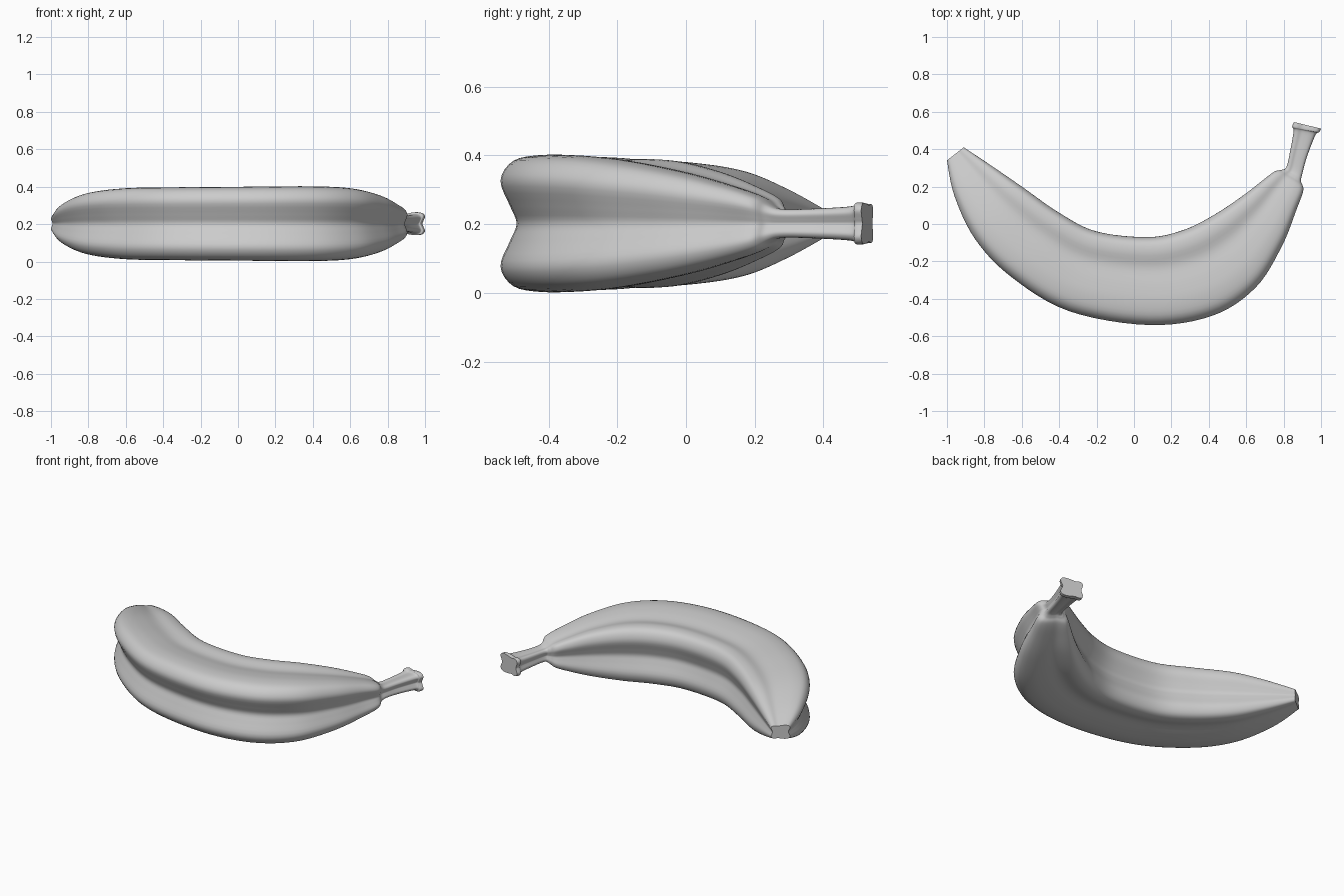
import bpy, bmesh

if "Cube" in bpy.data.objects:
    bpy.data.objects.remove(bpy.data.objects["Cube"])

# Stations tip -> stem: outer x,y / inner x,y (top view), half height
STATIONS = [
    (-1.0, .34, -.91, .41, .045), (-.96, .15, -.76, .31, .11),
    (-.85, -.08, -.6, .2, .165), (-.66, -.28, -.4, .06, .19),
    (-.35, -.465, -.2, -.04, .195), (.08, -.54, .08, -.07, .198),
    (.42, -.49, .27, -.03, .2), (.65, -.34, .43, .05, .19),
    (.79, -.12, .58, .15, .155), (.87, .08, .69, .235, .11),
    (.905, .18, .75, .28, .08), (.893, .228, .79, .29, .055),
    (.9, .27, .815, .305, .042), (.925, .36, .835, .39, .043),
    (.97, .475, .853, .495, .05), (.99, .49, .846, .52, .061),
    (1.0, .51, .855, .545, .06),
]
# Upper half of the four-lobed section: across (-1 outer, 1 inner), height
HALF = [(-.8, 0), (-.88, .25), (-1, .63), (-.84, .92), (-.5, 1), (-.1, .96),
        (.3, .88), (.65, .94), (.9, .86), (1, .57), (.91, .22), (.86, 0)]
SECTION = HALF + [(u, -v) for u, v in HALF[-2:0:-1]]


def spline(pts, steps, closed):
    """Smooth curve through points of any dimension."""
    n, out = len(pts), []

    def at(i):
        return pts[i % n] if closed else pts[max(0, min(n - 1, i))]
    for i in range(n if closed else n - 1):
        for k in range(steps):
            t = k / steps
            out.append(tuple(
                .5 * (2 * b + (c - a) * t + (2 * a - 5 * b + 4 * c - d) * t * t
                      + (3 * b - a - 3 * c + d) * t ** 3)
                for a, b, c, d in zip(at(i - 1), at(i), at(i + 1), at(i + 2))))
    if not closed:
        out.append(pts[-1])
    return out


# Banana skin lofted through all sections
bm = bmesh.new()
profile = spline(SECTION, 4, True)
rings = []
for ox, oy, ix, iy, h in spline(STATIONS, 6, False):
    rings.append([bm.verts.new((ox + (ix - ox) * (u + 1) / 2,
                                oy + (iy - oy) * (u + 1) / 2,
                                .202 + v * h)) for u, v in profile])
n = len(profile)
for a, b in zip(rings, rings[1:]):
    for j in range(n):
        k = (j + 1) % n
        bm.faces.new((a[j], a[k], b[k], b[j]))

# Closed ends
for ring in (rings[0], rings[-1]):
    centre = bm.verts.new(sum((v.co for v in ring[1:]), ring[0].co.copy()) / n)
    for j in range(n):
        bm.faces.new((ring[j], ring[(j + 1) % n], centre))
bmesh.ops.recalc_face_normals(bm, faces=bm.faces)

mesh = bpy.data.meshes.new("banana")
bm.to_mesh(mesh)
bm.free()
banana = bpy.data.objects.new("banana", mesh)
bpy.context.collection.objects.link(banana)
bpy.context.view_layer.objects.active = banana
banana.select_set(True)
bpy.ops.object.shade_smooth_by_angle(angle=.8)
